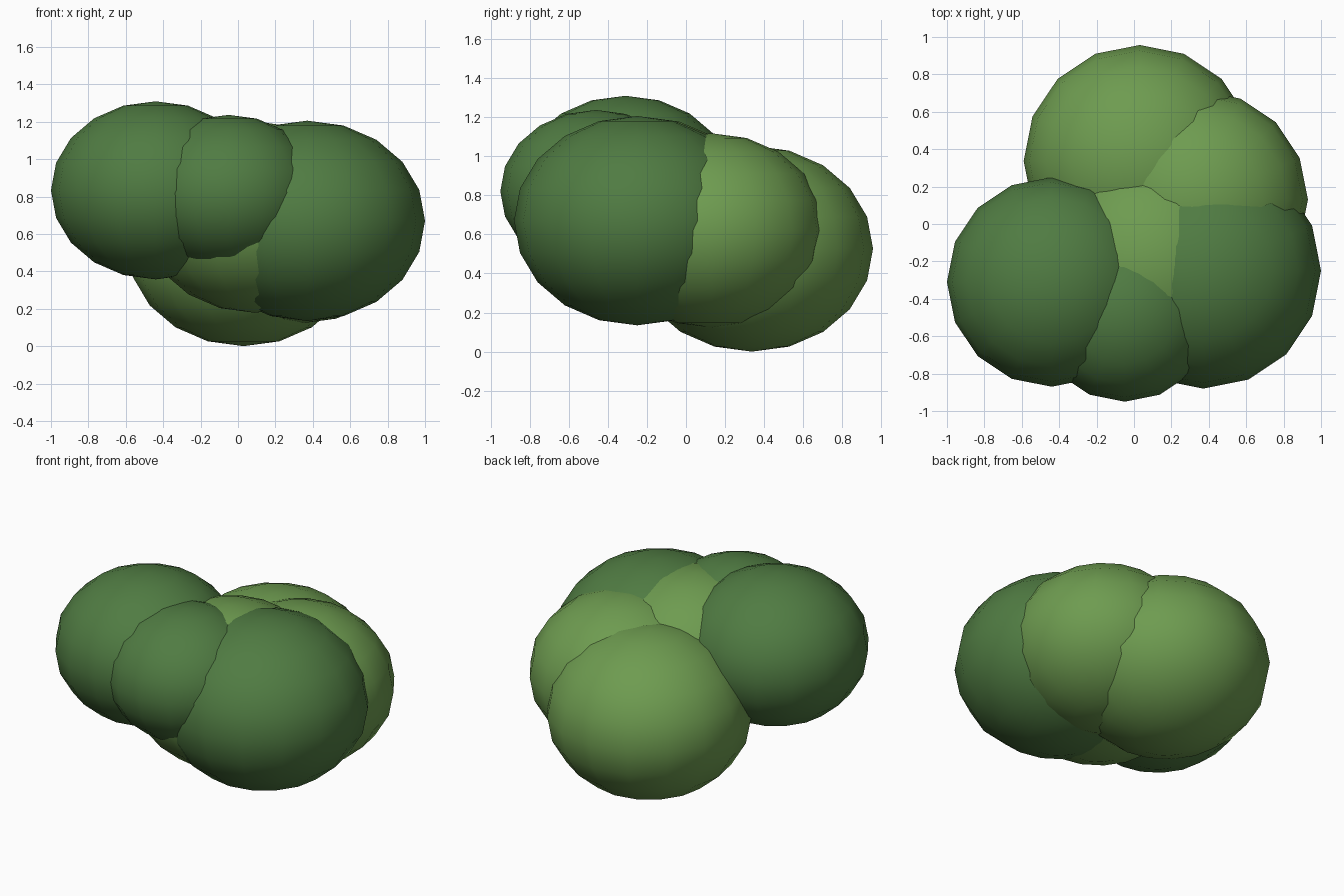
import bpy

if "Cube" in bpy.data.objects:
    bpy.data.objects.remove(bpy.data.objects["Cube"])

def material(name, color):
    m = bpy.data.materials.new(name)
    m.diffuse_color = color
    m.use_nodes = True
    m.node_tree.nodes["Principled BSDF"].inputs["Base Color"].default_value = m.diffuse_color
    return m

dark = material("dark_leaf", (0.08, 0.20, 0.055, 1))
light = material("light_leaf", (0.155, 0.33, 0.08, 1))

def clump(name, center, radius, mat):
    # slightly flattened low-poly ball of foliage
    bpy.ops.mesh.primitive_uv_sphere_add(segments=16, ring_count=10, radius=radius, location=center)
    ob = bpy.context.object
    ob.name = name
    ob.scale.z = 0.85
    bpy.ops.object.transform_apply(location=False, rotation=False, scale=True)
    bpy.ops.object.shade_smooth()
    ob.data.materials.append(mat)

# Foliage clumps of the bush
clump("left_clump", (-0.44, -0.31, 0.833), 0.56, dark)
clump("right_clump", (0.37, -0.25, 0.67), 0.63, dark)
clump("front_clump", (-0.05, -0.46, 0.82), 0.49, dark)
clump("back_clump", (0.03, 0.337, 0.527), 0.62, light)
clump("back_right_clump", (0.345, 0.13, 0.62), 0.585, light)
clump("middle_clump", (0.09, -0.22, 0.69), 0.602, light)
